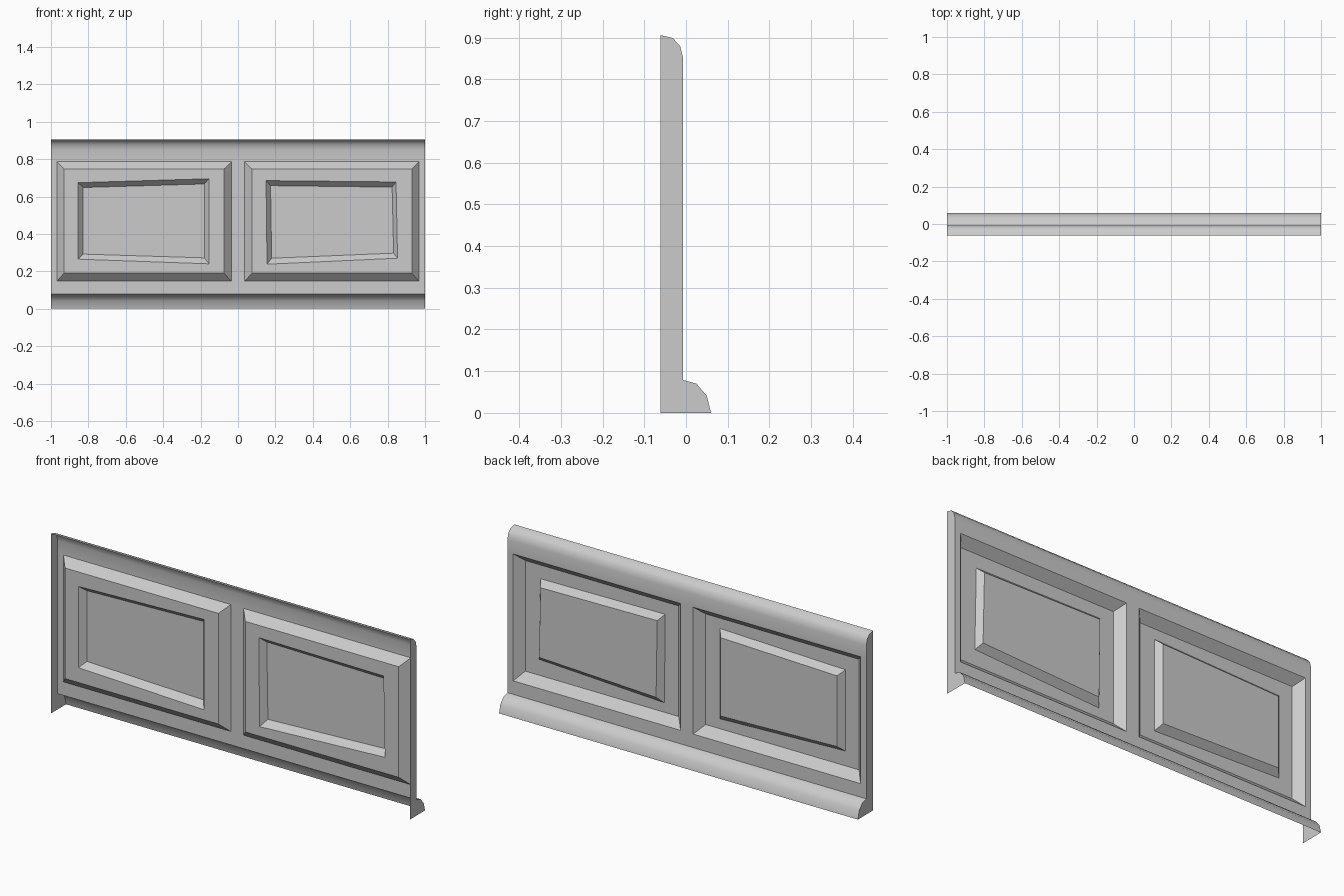
import bpy

if "Cube" in bpy.data.objects:
    bpy.data.objects.remove(bpy.data.objects["Cube"])

FRONT = -0.007          # main face plane
RECESS = FRONT - 0.042  # sunken field
RAISED = RECESS + 0.03  # raised centre
OUT_Z, IN_Z = (0.147, 0.786), (0.19, 0.747)

# side profile (y, z), from top back edge down to the skirting foot
PROFILE = [(-0.061, 0.906), (-0.032, 0.899), (-0.014, 0.880), (FRONT, 0.851),
           (FRONT, OUT_Z[1]), (FRONT, OUT_Z[0]),
           (FRONT, 0.079), (0.025, 0.070), (0.050, 0.041), (0.060, 0.0)]


def make(name, verts, faces, smooth=False):
    mesh = bpy.data.meshes.new(name)
    mesh.from_pydata(verts, [], faces)
    mesh.update()
    obj = bpy.data.objects.new(name, mesh)
    bpy.context.collection.objects.link(obj)
    if smooth:
        bpy.ops.object.select_all(action='DESELECT')
        obj.select_set(True)
        bpy.context.view_layer.objects.active = obj
        bpy.ops.object.shade_smooth_by_angle(angle=0.7)
    return obj


def ring(xs, zs, y):
    return [(xs[0], y, zs[1]), (xs[1], y, zs[1]), (xs[1], y, zs[0]), (xs[0], y, zs[0])]


# frame: profile swept along x, leaving two panel openings
xs = [-1, -0.968, -0.035, 0.035, 0.968, 1]
n = len(PROFILE)
verts = [(x, y, z) for x in xs for y, z in PROFILE]
faces = []
for i in range(len(xs) - 1):
    for j in range(n - 1):
        if not (j == 4 and i in (1, 3)):
            faces.append((i * n + j, (i + 1) * n + j, (i + 1) * n + j + 1, i * n + j + 1))
make("frame_with_mouldings", verts, faces, smooth=True)

# end caps: the back and underside stay open
for name, x in (("left_end", -1), ("right_end", 1)):
    outline = [(x, y, z) for y, z in PROFILE] + [(x, -0.061, 0)]
    make(name, outline if x < 0 else outline[::-1], [tuple(range(len(outline)))])


# panels: sunken bevel, flat field, then a slightly skewed raised centre
def panel(name, outer_x, inner_x, base, top):
    rings = [ring(outer_x, OUT_Z, FRONT), ring(inner_x, IN_Z, RECESS),
             [(x, RECESS, z) for x, z in base], [(x, RAISED, z) for x, z in top]]
    pts = [p for r in rings for p in r]
    quads = [(4 * r + k, 4 * r + (k + 1) % 4, 4 * r + 4 + (k + 1) % 4, 4 * r + 4 + k)
             for r in range(3) for k in range(4)]
    make(name, pts, quads + [(12, 13, 14, 15)])


panel("left_panel", (-0.968, -0.035), (-0.93, -0.075),
      [(-0.855, 0.674), (-0.155, 0.695), (-0.155, 0.240), (-0.855, 0.265)],
      [(-0.828, 0.648), (-0.180, 0.667), (-0.180, 0.272), (-0.828, 0.292)])
panel("right_panel", (0.035, 0.968), (0.075, 0.93),
      [(0.150, 0.685), (0.845, 0.678), (0.853, 0.270), (0.155, 0.238)],
      [(0.174, 0.658), (0.824, 0.650), (0.832, 0.297), (0.180, 0.270)])
